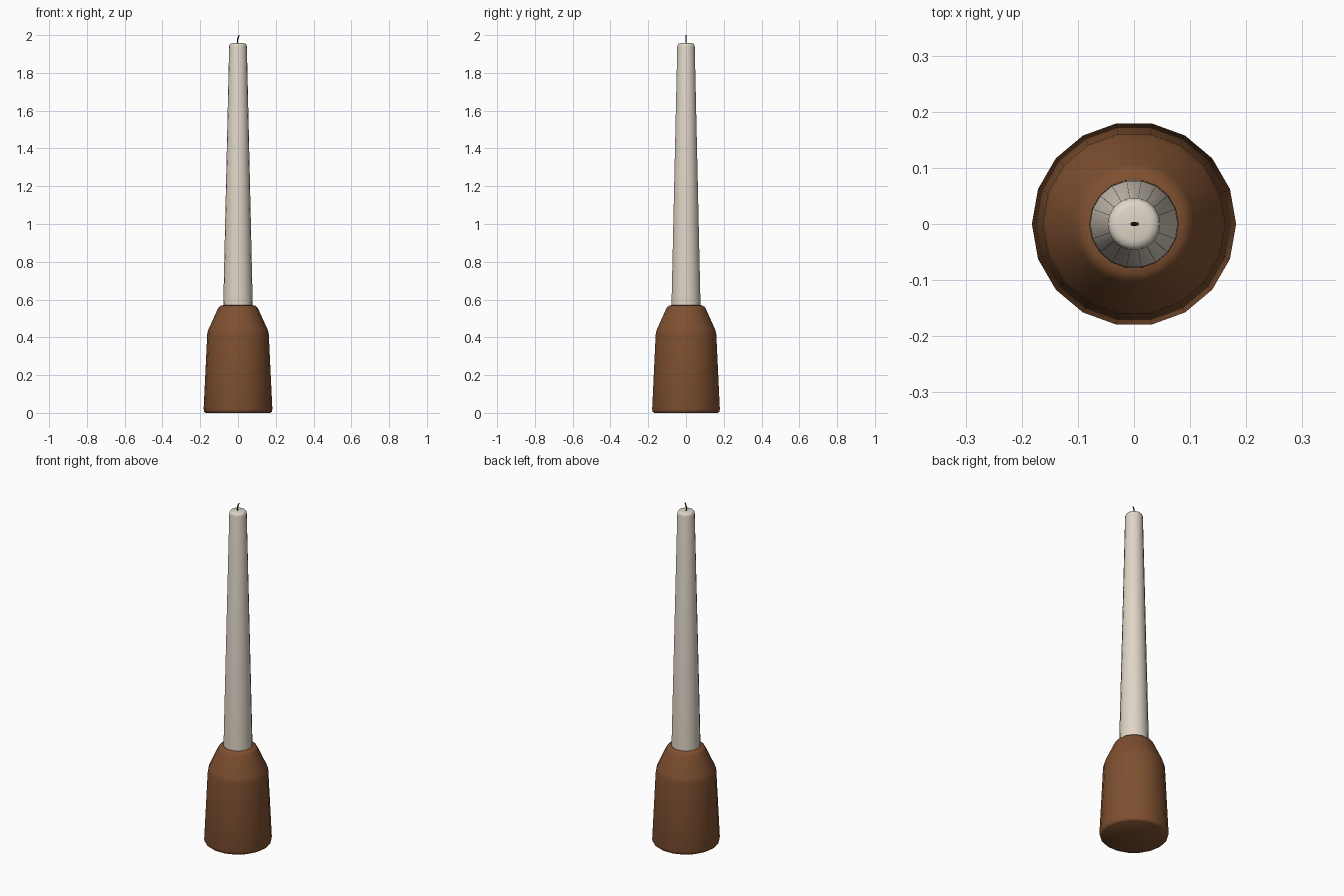
import bpy, bmesh, math
from mathutils import Vector

if "Cube" in bpy.data.objects:
    bpy.data.objects.remove(bpy.data.objects["Cube"])


def material(name, rgb):
    m = bpy.data.materials.new(name)
    m.diffuse_color = (*rgb, 1.0)
    m.use_nodes = True
    m.node_tree.nodes["Principled BSDF"].inputs["Base Color"].default_value = m.diffuse_color
    return m


def finish(name, bm, mat, angle):
    bmesh.ops.recalc_face_normals(bm, faces=bm.faces)
    me = bpy.data.meshes.new(name)
    bm.to_mesh(me)
    bm.free()
    me.materials.append(mat)
    ob = bpy.data.objects.new(name, me)
    bpy.context.collection.objects.link(ob)
    bpy.ops.object.select_all(action='DESELECT')
    ob.select_set(True)
    bpy.context.view_layer.objects.active = ob
    bpy.ops.object.shade_smooth_by_angle(angle=math.radians(angle))
    return ob


def tube(name, rings, sides, mat, angle):
    """Loft circular rings (centre_x, radius, z) and cap both ends."""
    bm = bmesh.new()
    loops = []
    for cx, r, z in rings:
        loops.append([bm.verts.new((cx + r * math.cos(2 * math.pi * i / sides),
                                    r * math.sin(2 * math.pi * i / sides), z))
                      for i in range(sides)])
    for a, b in zip(loops, loops[1:]):
        for i in range(sides):
            j = (i + 1) % sides
            bm.faces.new((a[i], a[j], b[j], b[i]))
    bm.faces.new(loops[0][::-1])
    bm.faces.new(loops[-1])
    return finish(name, bm, mat, angle)


wood = material("brown wood", (0.21, 0.08, 0.03))
wax = material("cream wax", (0.74, 0.67, 0.57))
char = material("charred wick", (0.015, 0.013, 0.012))

# Holder: tapered body, sloped shoulder, softened rim and a candle socket
tube("candle_holder",
     [(0, r, z) for r, z in [(0.172, 0), (0.179, 0.006), (0.182, 0.02),
                             (0.163, 0.415), (0.161, 0.428), (0.156, 0.443),
                             (0.108, 0.548), (0.102, 0.559), (0.091, 0.568),
                             (0.079, 0.57), (0.078, 0.50)]],
     18, wood, 50)

# Candle: long taper with a rounded top edge
tube("candle",
     [(0, r, z) for r, z in [(0.079, 0.502), (0.078, 0.57), (0.047, 1.938),
                             (0.045, 1.948), (0.040, 1.954), (0.030, 1.957)]],
     18, wax, 40)

# Wick: thin, slightly curled towards +x
tube("wick",
     [(0.000, 0.0035, 1.945), (-0.003, 0.0035, 1.962), (-0.003, 0.0035, 1.974),
      (0.001, 0.0035, 1.987), (0.006, 0.003, 2.0)],
     8, char, 50)
